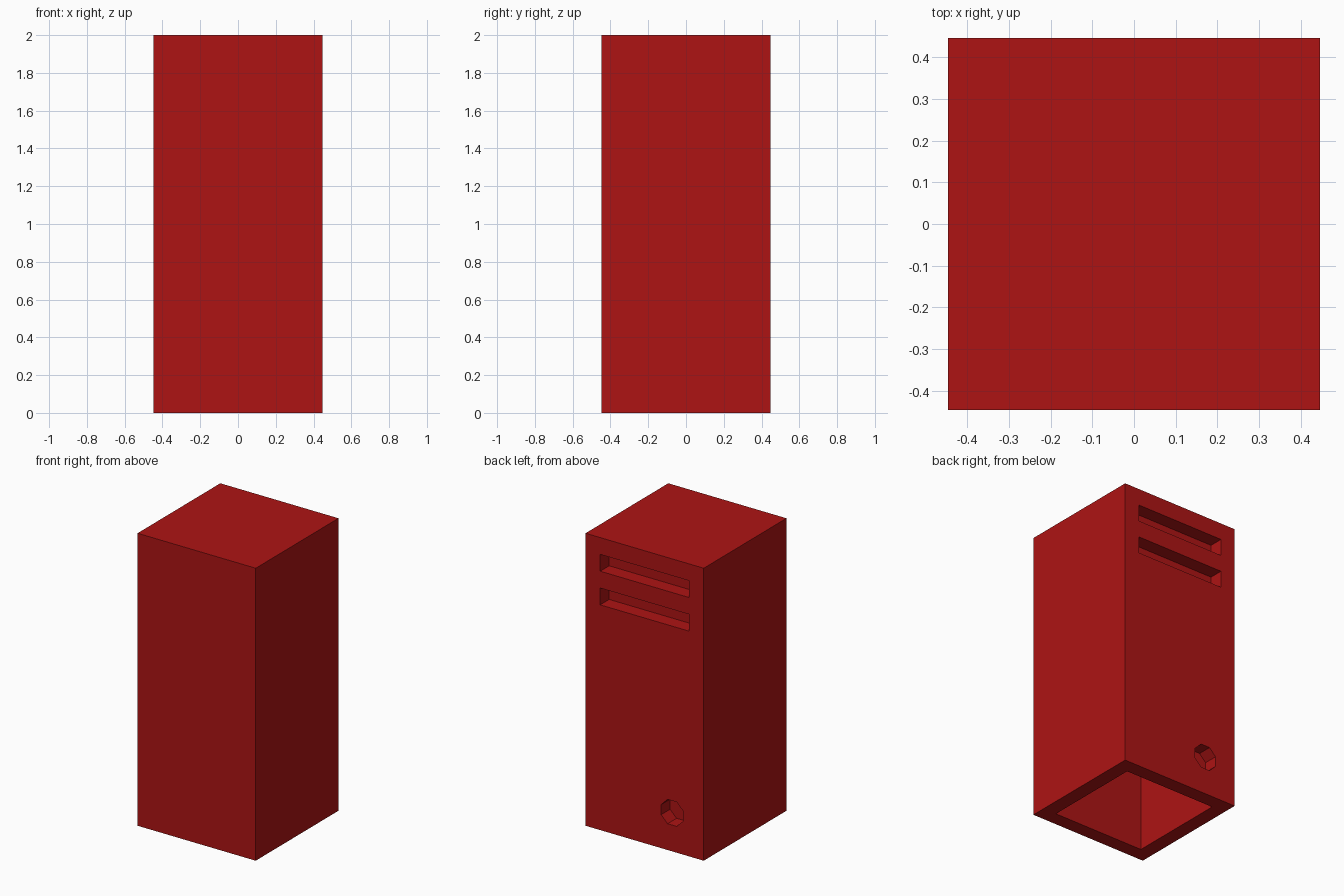
import bpy
import math

if "Cube" in bpy.data.objects:
    bpy.data.objects.remove(bpy.data.objects["Cube"])

HALF = 0.447      # half width of the square tower
HEIGHT = 2.0
WALL = 0.1        # shell thickness, open at the bottom
RECESS = 0.097    # depth of slots and round socket in the back face


def box(name, x, y, z):
    """Box from (min, max) ranges."""
    bpy.ops.mesh.primitive_cube_add(
        size=1, location=[(r[0] + r[1]) / 2 for r in (x, y, z)])
    ob = bpy.context.object
    ob.name = name
    ob.scale = [r[1] - r[0] for r in (x, y, z)]
    bpy.ops.object.transform_apply(location=True, rotation=True, scale=True)
    return ob


def cut(target, cutter):
    """Subtract cutter from target, then remove it."""
    cutter.hide_render = True
    mod = target.modifiers.new("cut", 'BOOLEAN')
    mod.operation = 'DIFFERENCE'
    mod.solver = 'EXACT'
    mod.object = cutter
    bpy.context.view_layer.objects.active = target
    bpy.ops.object.modifier_apply(modifier=mod.name)
    bpy.data.objects.remove(cutter, do_unlink=True)


# Tower shell
case = box("case", (-HALF, HALF), (-HALF, HALF), (0, HEIGHT))
inner = HALF - WALL
cut(case, box("cavity", (-inner, inner), (-inner, inner), (-0.2, HEIGHT - WALL)))

# Two wide slots near the top of the back face
for z in (1.77, 1.54):
    cut(case, box("slot", (-0.336, 0.336), (HALF - RECESS, HALF + 0.2), (z, z + 0.115)))

# Eight-sided socket near the bottom of the back face
depth = RECESS + 0.2
bpy.ops.mesh.primitive_cylinder_add(
    vertices=8, radius=0.09, depth=depth,
    location=(-0.208, HALF - RECESS + depth / 2, 0.263),
    rotation=(math.pi / 2, math.pi / 8, 0))
cut(case, bpy.context.object)

# Red paint
red = bpy.data.materials.new("red_paint")
red.diffuse_color = (0.42, 0.007, 0.007, 1)
red.use_nodes = True
red.node_tree.nodes["Principled BSDF"].inputs["Base Color"].default_value = red.diffuse_color
case.data.materials.clear()
case.data.materials.append(red)
